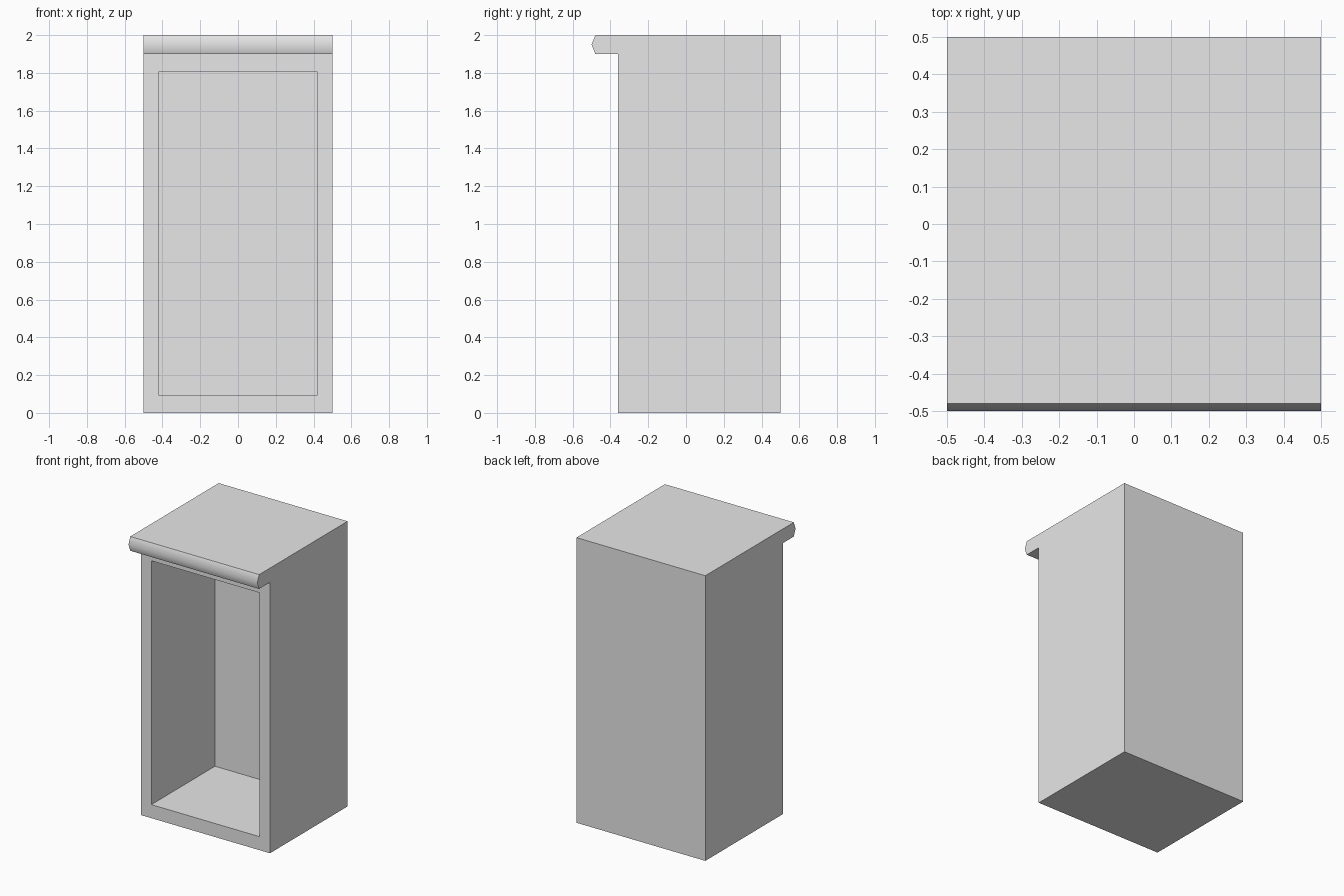
import bpy
import bmesh
import math
from mathutils import Matrix, Vector

default = bpy.data.objects.get("Cube")
if default:
    bpy.data.objects.remove(default, do_unlink=True)

grey = bpy.data.materials.new("light grey")
grey.use_nodes = True
colour = (0.8, 0.8, 0.8, 1)
grey.diffuse_color = colour
grey.node_tree.nodes["Principled BSDF"].inputs["Base Color"].default_value = colour

# Side profile (y, z): body with a pointed lip overhanging the front
profile = [(0.5, 0), (0.5, 2), (-0.48, 2), (-0.5, 1.95), (-0.48, 1.9),
           (-0.36, 1.9), (-0.36, 0)]
bm = bmesh.new()
side = bm.faces.new([bm.verts.new((-0.5, y, z)) for y, z in profile])
swept = bmesh.ops.extrude_face_region(bm, geom=[side], use_keep_orig=True)
bmesh.ops.translate(bm, vec=(1, 0, 0),
                    verts=[v for v in swept["geom"] if isinstance(v, bmesh.types.BMVert)])
bmesh.ops.recalc_face_normals(bm, faces=bm.faces[:])

# Front opening: inset the front face, fit its height, then push it back
front = next(f for f in bm.faces
             if f.normal.y < -0.99 and abs(f.calc_center_median().y + 0.36) < 0.01)
bmesh.ops.inset_region(bm, faces=[front], thickness=0.08, use_even_offset=True)
centre = front.calc_center_median()
bmesh.ops.scale(bm, vec=(1, 1, 1.71 / 1.74), verts=front.verts[:],
                space=Matrix.Translation(-centre))
walls = bmesh.ops.extrude_discrete_faces(bm, faces=[front])
bmesh.ops.translate(bm, vec=Vector((0, 0.705, 0)), verts=walls["faces"][0].verts[:])
bmesh.ops.recalc_face_normals(bm, faces=bm.faces[:])

mesh = bpy.data.meshes.new("cabinet_shell")
bm.to_mesh(mesh)
bm.free()
mesh.materials.append(grey)
cabinet = bpy.data.objects.new("cabinet_shell", mesh)
bpy.context.collection.objects.link(cabinet)

# Soft shading over the nose of the lip only
bpy.ops.object.select_all(action="DESELECT")
cabinet.select_set(True)
bpy.context.view_layer.objects.active = cabinet
bpy.ops.object.shade_smooth_by_angle(angle=math.radians(50))
